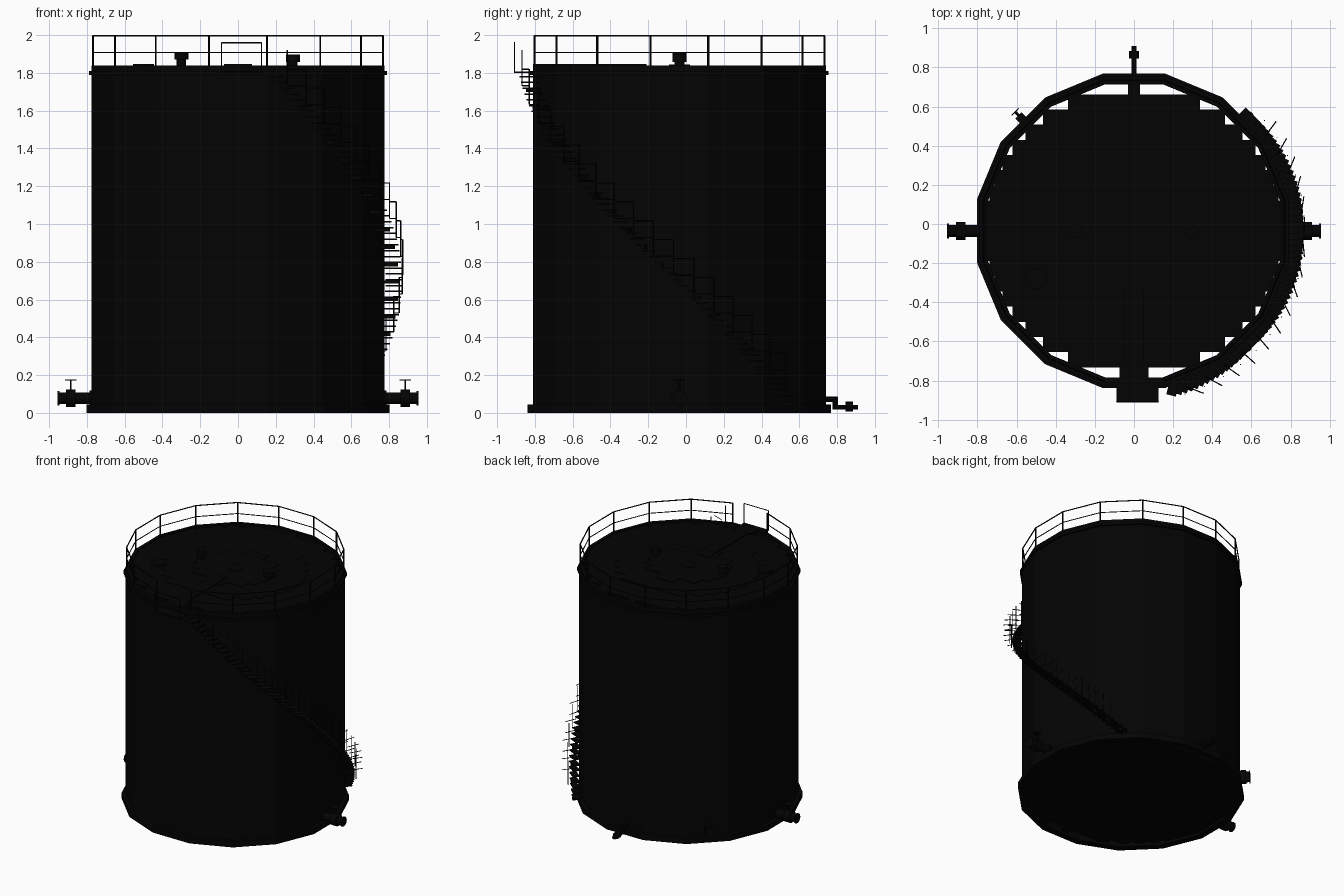
import bpy, bmesh
from math import pi, cos, sin, sqrt, radians
from mathutils import Matrix, Vector

if "Cube" in bpy.data.objects:
    bpy.data.objects.remove(bpy.data.objects["Cube"], do_unlink=True)

SIDES = 16
CY = -0.035                      # tank axis
APO = cos(pi / SIDES)

black = bpy.data.materials.new("black steel")
black.use_nodes = True
COLOUR = (0.001, 0.001, 0.001, 1)
black.diffuse_color = COLOUR
black.node_tree.nodes["Principled BSDF"].inputs["Base Color"].default_value = COLOUR


def finish(bm, name):
    mesh = bpy.data.meshes.new(name)
    bm.to_mesh(mesh)
    bm.free()
    mesh.materials.append(black)
    ob = bpy.data.objects.new(name, mesh)
    bpy.context.collection.objects.link(ob)
    return ob


def box(bm, centre, size, angle=0):
    m = (Matrix.Translation(centre) @ Matrix.Rotation(angle, 4, 'Z')
         @ Matrix.Diagonal((*size, 1)))
    bmesh.ops.create_cube(bm, size=1, matrix=m)


def rod(bm, a, b, r, sides=6):
    a, b = Vector(a), Vector(b)
    d = b - a
    m = Matrix.Translation((a + b) / 2) @ d.to_track_quat('Z', 'Y').to_matrix().to_4x4()
    bmesh.ops.create_cone(bm, cap_ends=True, segments=sides, radius1=r,
                          radius2=r, depth=d.length, matrix=m)


def polar(r, ang, z):
    return Vector((r * cos(ang), CY + r * sin(ang), z))


def corner(i, r, z):
    return polar(r, 2 * pi * (i + 0.5) / SIDES, z)


def ring(name, inner, outer, z0, z1):
    """Hollow polygonal band, sizes measured to the flats."""
    bm = bmesh.new()
    section = [(inner, z0), (outer, z0), (outer, z1), (inner, z1)]
    loops = [[bm.verts.new(corner(i, r / APO, z)) for r, z in section]
             for i in range(SIDES)]
    for i in range(SIDES):
        a, b = loops[i], loops[(i + 1) % SIDES]
        for k in range(4):
            n = (k + 1) % 4
            bm.faces.new((a[k], b[k], b[n], a[n]))
    bmesh.ops.recalc_face_normals(bm, faces=bm.faces)
    return finish(bm, name)


def plate_disc(name, radius, z, thick, pitch=0.0775):
    """Rows of rectangular plates that fit inside a circle."""
    bm = bmesh.new()
    rows = int(radius / pitch)
    for k in range(-rows, rows):
        far = max(abs(k), abs(k + 1)) * pitch
        half = sqrt(max(radius ** 2 - far ** 2, 0.001))
        box(bm, (0, CY + (k + 0.5) * pitch, z), (2 * half, pitch, thick))
    return finish(bm, name)


# Shell, rims, floor and roof
ring("tank_wall", 0.762, 0.775, 0.0, 1.83)
ring("base_rim", 0.748, 0.803, 0.0, 0.045)
ring("top_flange", 0.755, 0.79, 1.79, 1.81)
ring("top_curb", 0.75, 0.775, 1.81, 1.84)
plate_disc("floor_plates", 0.775, 0.025, 0.012)
plate_disc("roof_plates", 0.775, 1.825, 0.012)
plate_disc("roof_middle_plates", 0.54, 1.832, 0.006)
plate_disc("roof_centre_plates", 0.32, 1.837, 0.006)

# Roof railing, open at the front for the landing
bm = bmesh.new()
FRONT = SIDES * 3 // 4 - 1
for i in range(SIDES):
    r = 0.768 / APO
    rod(bm, corner(i, r, 1.83), corner(i, r, 1.996), 0.0055)
    if i != FRONT:
        rod(bm, corner(i, r, 1.908), corner(i + 1, r, 1.908), 0.0035)
        rod(bm, corner(i, r, 1.996), corner(i + 1, r, 1.996), 0.0045)
finish(bm, "roof_railing")

# Walkway, landing and landing rail
bm = bmesh.new()
box(bm, (0, -0.51, 1.843), (0.1, 0.6, 0.008))
box(bm, (0, -0.76, 1.843), (0.15, 0.1, 0.01))
finish(bm, "roof_walkway")
bm = bmesh.new()
box(bm, (0.018, -0.855, 1.803), (0.216, 0.11, 0.008))
finish(bm, "landing")
bm = bmesh.new()
for x in (-0.088, 0.124):
    rod(bm, (x, -0.908, 1.80), (x, -0.908, 1.96), 0.0035)
rod(bm, (-0.088, -0.908, 1.96), (0.124, -0.908, 1.96), 0.0035)
finish(bm, "landing_rail")

# Roof vents and hatches
for side, x, top in (("right", -0.3, 1.91), ("left", 0.29, 1.897)):
    bm = bmesh.new()
    rod(bm, (x, CY, 1.83), (x, CY, top - 0.03), 0.026, 12)
    rod(bm, (x, CY, top - 0.04), (x, CY, top), 0.037, 12)
    finish(bm, side + "_roof_vent")
bm = bmesh.new()
rod(bm, (-0.5, -0.28, 1.83), (-0.5, -0.28, 1.847), 0.055, 12)
rod(bm, (0, CY, 1.83), (0, CY, 1.845), 0.055, 12)
finish(bm, "roof_hatches")

# Spiral stair
START, END, LOW, HIGH = radians(45), radians(-76), 0.06, 1.78


def stair(t):
    return START + (END - START) * t, LOW + (HIGH - LOW) * t


STEPS = 57
bm = bmesh.new()
for i in range(STEPS):
    a, z = stair(i / (STEPS - 1))
    box(bm, polar(0.824, a, z), (0.085, 0.05, 0.008), -a)
finish(bm, "stair_treads")

bm = bmesh.new()
for i in range(0, STEPS, 3):
    a, z = stair(i / (STEPS - 1))
    box(bm, polar(0.812, a, z - 0.012), (0.08, 0.02, 0.018), a)
finish(bm, "stair_brackets")

# Handrail: posts with level bars between each pair
POSTS, TOP_POST, GAP = 17, 0.972, 0.0583
bm = bmesh.new()
for i in range(POSTS):
    t = TOP_POST - GAP * i
    a, z = stair(t)
    rod(bm, polar(0.873, a, z), polar(0.873, a, z + 0.19), 0.0035, 4)
    if i:
        b = stair(t + GAP / 2)[0]
        along = Vector((sin(b), cos(b), 0)) * 0.048
        for h in (0.1, 0.188):
            p = polar(0.87, b, z + h)
            rod(bm, p - along, p + along, 0.003, 4)
finish(bm, "stair_handrail")

# Side outlets with valves
for side, s in (("left", 1), ("right", -1)):
    bm = bmesh.new()

    def along_x(x0, x1, r):
        rod(bm, (s * x0, CY, 0.078), (s * x1, CY, 0.078), r, 12)

    along_x(0.76, 0.95, 0.031)
    along_x(0.775, 0.785, 0.04)
    along_x(0.945, 0.955, 0.038)
    along_x(0.86, 0.91, 0.046)
    rod(bm, (s * 0.885, CY, 0.1), (s * 0.885, CY, 0.175), 0.005)
    rod(bm, (s * 0.885, CY, 0.172), (s * 0.885, CY, 0.178), 0.03, 12)
    finish(bm, side + "_outlet")

# Back drain with elbow and valve
bm = bmesh.new()
rod(bm, (0, 0.73, 0.072), (0, 0.803, 0.072), 0.014, 8)
rod(bm, (0, 0.79, 0.084), (0, 0.79, 0.018), 0.014, 8)
rod(bm, (0, 0.78, 0.03), (0, 0.91, 0.03), 0.013, 8)
rod(bm, (0, 0.845, 0.034), (0, 0.885, 0.034), 0.026, 8)
finish(bm, "back_drain")

# Small corner outlet
bm = bmesh.new()
a = radians(135)
box(bm, polar(0.805, a, 0.1), (0.06, 0.045, 0.09), a)
box(bm, polar(0.845, a, 0.1), (0.03, 0.015, 0.08), a)
box(bm, polar(0.859, a, 0.1), (0.006, 0.05, 0.08), a)
finish(bm, "corner_outlet")
